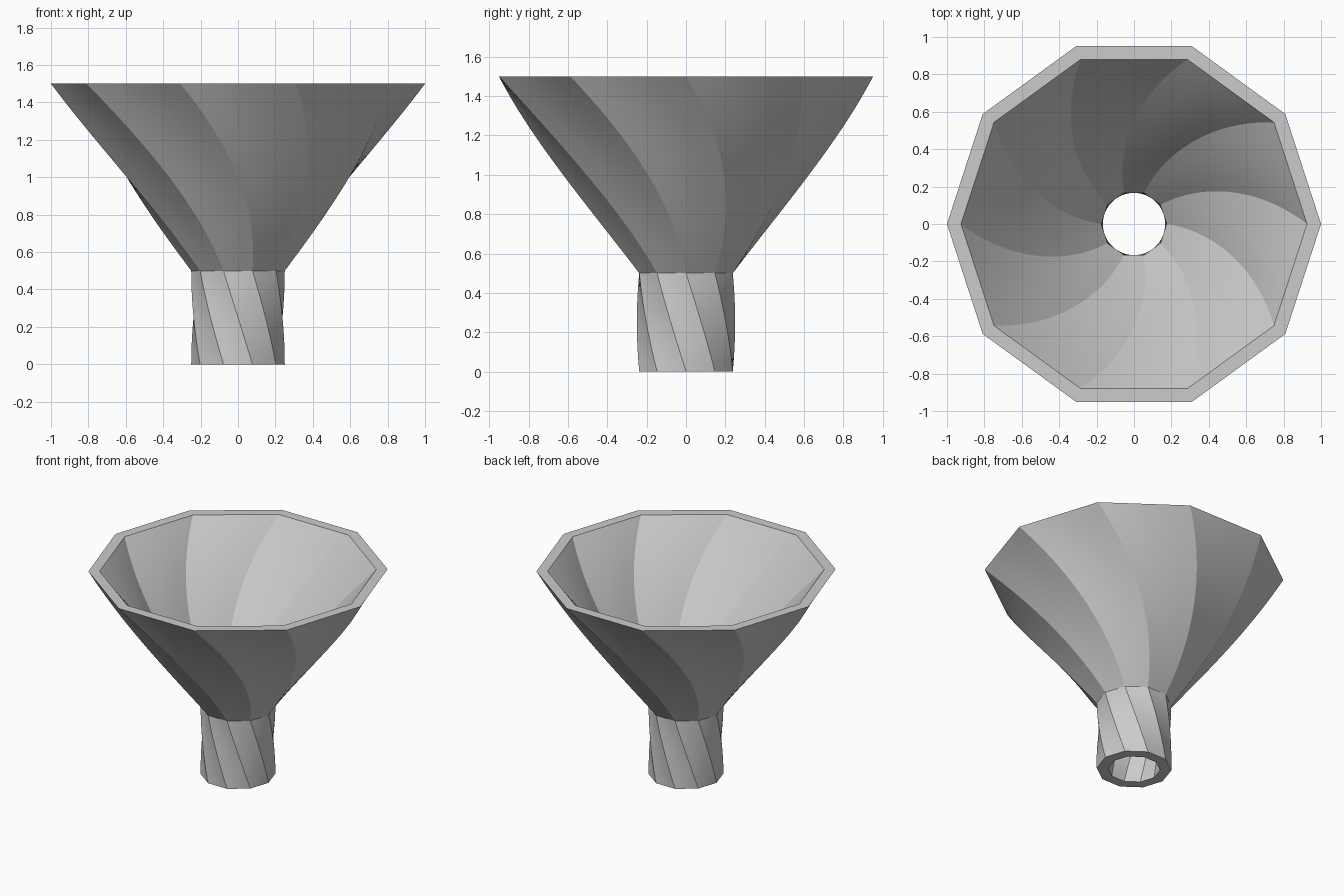
import bpy
import bmesh
from math import cos, sin, radians
from mathutils import Vector

cube = bpy.data.objects.get("Cube")
if cube:
    bpy.data.objects.remove(cube, do_unlink=True)

SIDES = 10
SPLITS = 4            # points along each flat side
WALL = 0.075
STEP = 360 / SIDES    # twist of each section, one side's worth

grey = bpy.data.materials.new("plain grey")
grey.use_nodes = True
colour = (0.6, 0.6, 0.6, 1)
grey.diffuse_color = colour
grey.node_tree.nodes["Principled BSDF"].inputs["Base Color"].default_value = colour


def ring(bm, radius, z, twist):
    """A ten-sided outline, turned by the twist."""
    corners = [Vector((radius * cos(radians(i * STEP + twist)),
                       radius * sin(radians(i * STEP + twist)), z))
               for i in range(SIDES)]
    return [bm.verts.new(a.lerp(b, k / SPLITS))
            for a, b in zip(corners, corners[1:] + corners[:1])
            for k in range(SPLITS)]


def stations():
    """Outer radius, height and twist from the foot to the rim."""
    for i in range(12):
        t = i / 12
        yield 0.25, 0.5 * t, 2 * STEP - STEP * t
    for i in range(25):
        t = i / 24
        yield 0.25 + 0.75 * t, 0.5 + t, STEP - STEP * t


# Outer wall upward, then inner wall downward, closed across rim and foot
bm = bmesh.new()
path = list(stations())
rings = [ring(bm, r, z, a) for r, z, a in path]
rings += [ring(bm, r - WALL, z, a) for r, z, a in reversed(path)]
for low, high in zip(rings, rings[1:] + rings[:1]):
    for i in range(len(low)):
        j = (i + 1) % len(low)
        bm.faces.new((low[i], low[j], high[j], high[i]))
bmesh.ops.recalc_face_normals(bm, faces=bm.faces)

mesh = bpy.data.meshes.new("twisted_funnel")
bm.to_mesh(mesh)
bm.free()
mesh.materials.append(grey)
funnel = bpy.data.objects.new("twisted_funnel", mesh)
bpy.context.collection.objects.link(funnel)

# Smooth along the twist, crisp at the corners
bpy.ops.object.select_all(action="DESELECT")
funnel.select_set(True)
bpy.context.view_layer.objects.active = funnel
bpy.ops.object.shade_smooth_by_angle(angle=radians(14))
